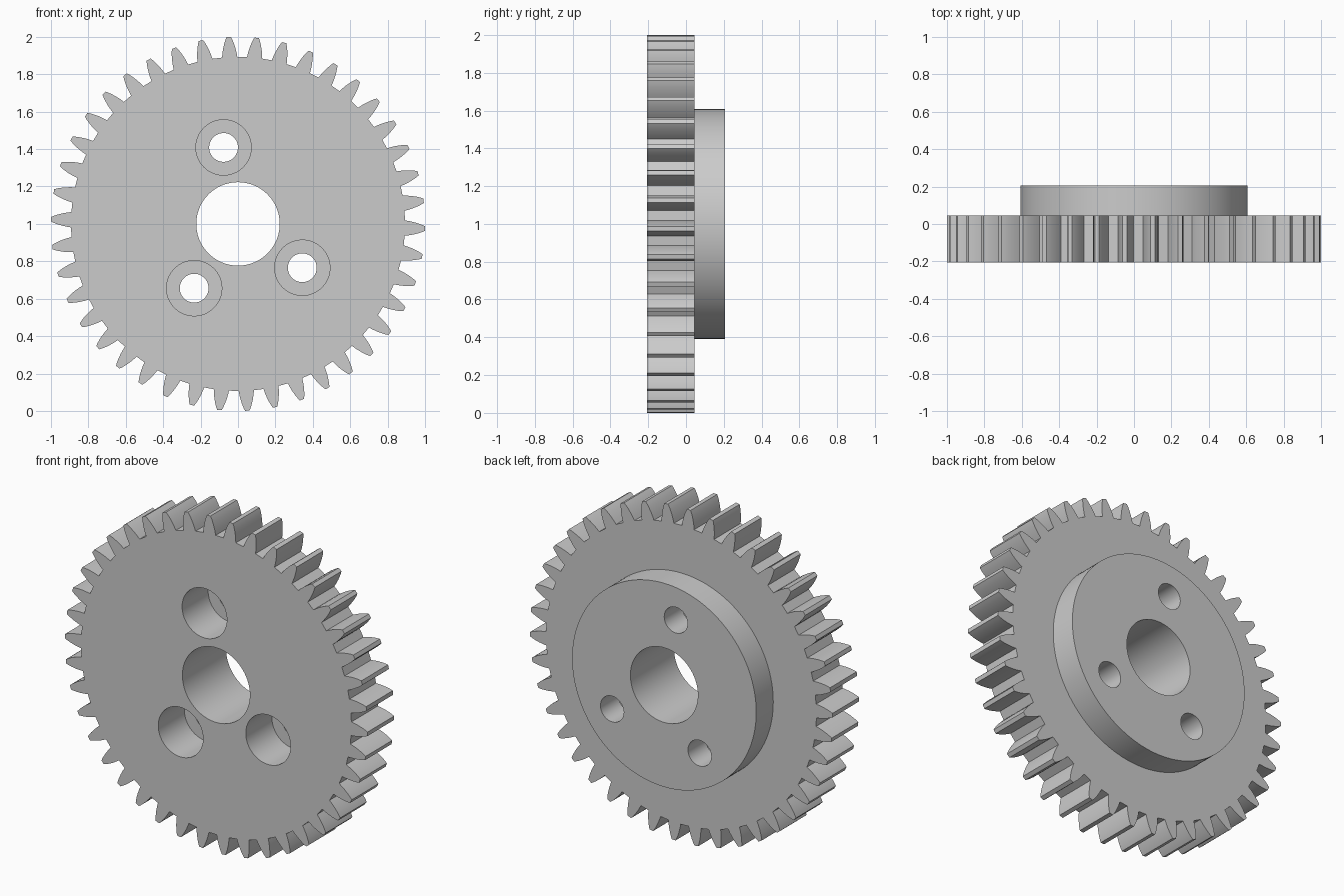
import bpy, bmesh
from math import sin, cos, pi, radians

cube = bpy.data.objects.get("Cube")
if cube:
    bpy.data.objects.remove(cube)

# Depth levels from front to back
FRONT, STEP, BACK = -0.206, 0.045, 0.206
FLOOR = 0.04
TEETH = 42
PHASE = radians(-2.85)
# Half of a tooth: (radius, half width) from root to tip
TOOTH = [(0.893, 0.041), (0.915, 0.038), (0.94, 0.033),
         (0.965, 0.026), (0.985, 0.019), (1.0, 0.012)]
HOLE_ANGLES = [radians(a) for a in (-10.7, 124.3, 214.3)]
HOLE_RING = 0.416

steel = bpy.data.materials.new("plain grey steel")
steel.use_nodes = True
grey = (0.6, 0.6, 0.6, 1)
steel.diffuse_color = grey
steel.node_tree.nodes["Principled BSDF"].inputs["Base Color"].default_value = grey


def polar(radius, angle):
    """Point on the wheel face, angle measured clockwise from the top."""
    return radius * sin(angle), 1 + radius * cos(angle)


def circle(radius, centre=(0, 1), sides=64):
    return [(centre[0] + radius * sin(2 * pi * i / sides),
             centre[1] + radius * cos(2 * pi * i / sides)) for i in range(sides)]


def gear_outline():
    points = []
    for i in range(TEETH):
        mid = PHASE + 2 * pi * i / TEETH
        points += [polar(r, mid - w / r) for r, w in TOOTH]
        points += [polar(r, mid + w / r) for r, w in reversed(TOOTH)]
    return points


bm = bmesh.new()


def ring(points, y):
    """Closed loop of edges at one depth."""
    verts = [bm.verts.new((x, y, z)) for x, z in points]
    return [bm.edges.new((v, verts[i - 1])) for i, v in enumerate(verts)], verts


def wall(points, y0, y1):
    """Straight wall between two depths; returns the edge loops at both ends."""
    (edges0, a), (edges1, b) = ring(points, y0), ring(points, y1)
    for i in range(len(a)):
        bm.faces.new((a[i - 1], a[i], b[i], b[i - 1]))
    return edges0, edges1


def cap(loops, direction):
    """Flat face bounded by an outer loop and any hole loops."""
    bmesh.ops.triangle_fill(bm, edges=sum(loops, []), use_beauty=True,
                            normal=(0, direction, 0))


# Toothed rim, raised rear hub and central bore
rim_front, rim_back = wall(gear_outline(), FRONT, STEP)
hub_base, hub_back = wall(circle(0.608, sides=128), STEP, BACK)
bore_front, bore_back = wall(circle(0.223, sides=96), FRONT, BACK)
front_loops, back_loops = [rim_front, bore_front], [hub_back, bore_back]

# Counterbored bolt holes
for angle in HOLE_ANGLES:
    centre = polar(HOLE_RING, angle)
    mouth, seat = wall(circle(0.148, centre), FRONT, FLOOR)
    bolt_in, bolt_out = wall(circle(0.077, centre, 48), FLOOR, BACK)
    cap([seat, bolt_in], -1)
    front_loops.append(mouth)
    back_loops.append(bolt_out)

# Flat faces: front, shoulder around the hub, back of the hub
cap(front_loops, -1)
cap([rim_back, hub_base], 1)
cap(back_loops, 1)

bmesh.ops.recalc_face_normals(bm, faces=bm.faces)
mesh = bpy.data.meshes.new("gear_wheel")
bm.to_mesh(mesh)
bm.free()
mesh.materials.append(steel)
gear = bpy.data.objects.new("gear_wheel", mesh)
bpy.context.collection.objects.link(gear)

# Smooth curved walls, crisp rims
bpy.ops.object.select_all(action='DESELECT')
gear.select_set(True)
bpy.context.view_layer.objects.active = gear
bpy.ops.object.shade_smooth_by_angle(angle=radians(25))
